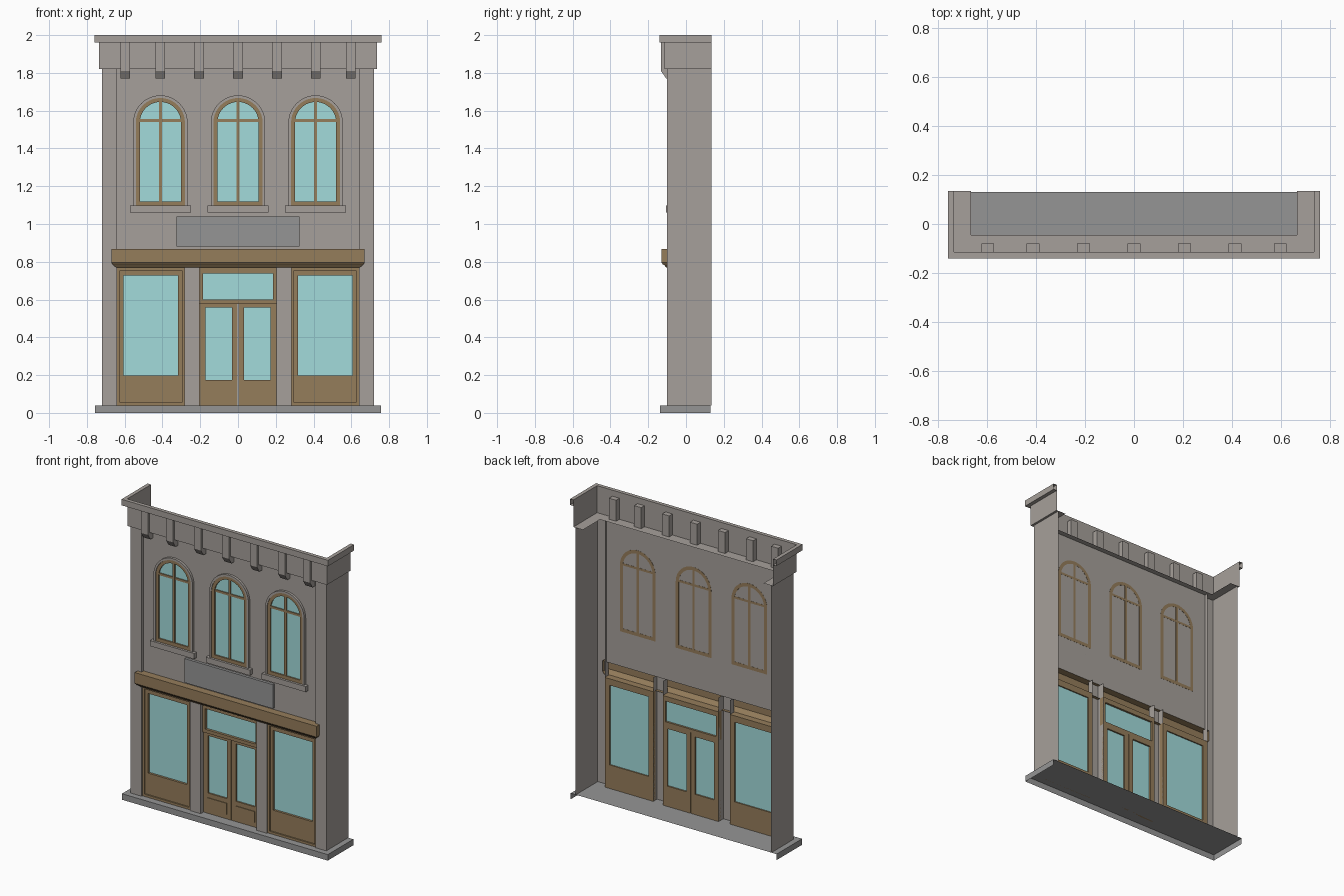
import bpy, math

if "Cube" in bpy.data.objects:
    bpy.data.objects.remove(bpy.data.objects["Cube"])


def material(name, rgb):
    m = bpy.data.materials.new(name)
    m.diffuse_color = (*rgb, 1)
    m.use_nodes = True
    m.node_tree.nodes["Principled BSDF"].inputs["Base Color"].default_value = m.diffuse_color
    return m


STONE = material("warm_stone", (0.38, 0.35, 0.325))
GREY = material("grey_stone", (0.30, 0.30, 0.30))
WOOD = material("brown_wood", (0.30, 0.205, 0.105))
GLASS = material("pale_glass", (0.36, 0.71, 0.71))


def mesh(name, verts, faces, mat):
    me = bpy.data.meshes.new(name)
    me.from_pydata(verts, [], faces)
    me.materials.append(mat)
    ob = bpy.data.objects.new(name, me)
    bpy.context.collection.objects.link(ob)
    return ob


def box(name, x0, x1, y0, y1, z0, z1, mat):
    v = [(x, y, z) for x in (x0, x1) for y in (y0, y1) for z in (z0, z1)]
    f = [(0, 1, 3, 2), (4, 6, 7, 5), (0, 4, 5, 1), (2, 3, 7, 6), (0, 2, 6, 4), (1, 5, 7, 3)]
    return mesh(name, v, f, mat)


def panel(name, pts, y, mat):
    """Flat sheet facing the street from an x,z outline."""
    return mesh(name, [(x, y, z) for x, z in pts], [tuple(range(len(pts)))], mat)


def ring(name, outer, inner, y0, y1, mat):
    """Frame between two matching x,z outlines, front y0, back y1."""
    n = len(outer)
    v = [(x, y, z) for pts, y in ((outer, y0), (inner, y0), (outer, y1), (inner, y1)) for x, z in pts]
    f = []
    for i in range(n):
        j = (i + 1) % n
        f += [(i, j, n + j, n + i), (i, 2 * n + i, 2 * n + j, j),
              (n + i, n + j, 3 * n + j, 3 * n + i), (2 * n + i, 3 * n + i, 3 * n + j, 2 * n + j)]
    return mesh(name, v, f, mat)


def sheet(name, rows, mat):
    """Skin over rows of points."""
    n = len(rows[0])
    f = [(r * n + i, r * n + i + 1, (r + 1) * n + i + 1, (r + 1) * n + i)
         for r in range(len(rows) - 1) for i in range(n - 1)]
    return mesh(name, [p for row in rows for p in row], f, mat)


def rect(x0, x1, z0, z1):
    return [(x0, z0), (x1, z0), (x1, z1), (x0, z1)]


def arch(cx, r, z0, spring, seg=20):
    top = [(cx + r * math.cos(math.pi * i / seg), spring + r * math.sin(math.pi * i / seg))
           for i in range(seg + 1)]
    return [(cx - r, z0), (cx + r, z0)] + top


def u_path(o, z, back=0.135):
    """Front corner path around the building, o outside the wall line."""
    x, y = 0.72 + o, -0.10 - o
    return [(-x, back, z), (-x, y, z), (x, y, z), (x, back, z)]


# base slab, open underneath and at the back
sheet("base_edge", [u_path(0.038, 0, 0.13), u_path(0.038, 0.04, 0.13)], GREY)
mesh("base_top", u_path(0.038, 0.04, 0.13), [(0, 1, 2, 3)], GREY)

# side walls wrapping into the corner pilasters
for s, side in ((-1, "left"), (1, "right")):
    prof = [(0.72, 0.135), (0.72, -0.10), (0.64, -0.10), (0.64, -0.06)]
    sheet(side + "_wall_and_pilaster", [[(s * x, y, z) for x, y in prof] for z in (0.04, 1.82)], STONE)

# upper wall
panel("upper_wall", rect(-0.64, 0.64, 0.865, 1.82), -0.08, STONE)

# hollow cornice: ledge, frieze and cap
cornice = [(-0.055, 1.82), (0.015, 1.82), (0.015, 1.96), (0.04, 1.96), (0.04, 2.0), (0.015, 2.0), (0.015, 1.96)]
sheet("cornice", [u_path(o, z) for o, z in cornice], STONE)

# cornice brackets
for i, x in enumerate((-0.597, -0.412, -0.206, 0, 0.206, 0.412, 0.597)):
    side = [(-0.08, 1.96), (-0.132, 1.96), (-0.132, 1.81), (-0.105, 1.77), (-0.08, 1.77)]
    n = len(side)
    v = [(x + d, y, z) for d in (-0.026, 0.026) for y, z in side]
    f = [tuple(range(n)), tuple(range(2 * n - 1, n - 1, -1))]
    f += [(k, n + k, n + (k + 1) % n, (k + 1) % n) for k in range(n)]
    mesh(f"cornice_bracket_{i}", v, f, STONE)

# arched upper windows
for i, cx in enumerate((-0.411, 0, 0.411)):
    spring, z0 = 1.537, 1.097
    ring(f"window_surround_{i}", arch(cx, 0.144, z0, spring), arch(cx, 0.13, z0, spring), -0.096, -0.08, STONE)
    ring(f"window_frame_{i}", arch(cx, 0.131, z0, spring), arch(cx, 0.109, 1.12, spring), -0.092, -0.079, WOOD)
    panel(f"window_glass_{i}", arch(cx, 0.11, 1.118, spring), -0.083, GLASS)
    box(f"window_mullion_{i}", cx - 0.008, cx + 0.008, -0.09, -0.079, 1.118, 1.647, WOOD)
    box(f"window_crossbar_{i}", cx - 0.11, cx + 0.11, -0.089, -0.079, 1.54, 1.555, WOOD)
    box(f"window_sill_{i}", cx - 0.162, cx + 0.162, -0.107, -0.08, 1.06, 1.097, STONE)

# blank sign board
box("sign_board", -0.325, 0.325, -0.098, -0.08, 0.88, 1.04, GREY)

# shopfront fascia, hollow at the back
fascia = [(0.665, -0.08, 0.867), (0.67, -0.13, 0.867), (0.67, -0.13, 0.795), (0.663, -0.122, 0.785),
          (0.66, -0.115, 0.782), (0.645, -0.105, 0.77), (0.64, -0.08, 0.77)]
sheet("shop_fascia", [[(-x, -0.08, z), (-x, y, z), (x, y, z), (x, -0.08, z)] for x, y, z in fascia], WOOD)

for s, side in ((-1, "left"), (1, "right")):
    # inner pilaster channel
    prof = [(0.205, -0.05), (0.205, -0.10), (0.283, -0.10), (0.283, -0.06)]
    sheet(side + "_inner_pilaster", [[(s * x, y, z) for x, y in prof] for z in (0.04, 0.865)], STONE)
    # shop window
    a, b = sorted((s * 0.283, s * 0.64))
    g = rect(*sorted((s * 0.317, s * 0.605)), 0.197, 0.727)
    ring(side + "_shop_outer_frame", rect(a, b, 0.04, 0.77), rect(a + 0.014, b - 0.014, 0.055, 0.755), -0.092, -0.06, WOOD)
    ring(side + "_shop_frame", rect(a, b, 0.04, 0.77), g, -0.083, -0.06, WOOD)
    panel(side + "_shop_glass", g, -0.068, GLASS)
    # door leaf
    a, b = sorted((s * 0.002, s * 0.205))
    g = rect(*sorted((s * 0.033, s * 0.173)), 0.175, 0.557)
    ring(side + "_door_leaf", rect(a, b, 0.04, 0.577), g, -0.07, -0.05, WOOD)
    panel(side + "_door_glass", g, -0.06, GLASS)
    c, d = sorted((s * 0.033, s * 0.173))
    box(side + "_door_kick_panel", c, d, -0.074, -0.07, 0.07, 0.145, WOOD)

# transom over the doors
g = rect(-0.186, 0.186, 0.60, 0.737)
ring("transom_frame", rect(-0.205, 0.205, 0.577, 0.77), g, -0.08, -0.05, WOOD)
panel("transom_glass", g, -0.063, GLASS)
